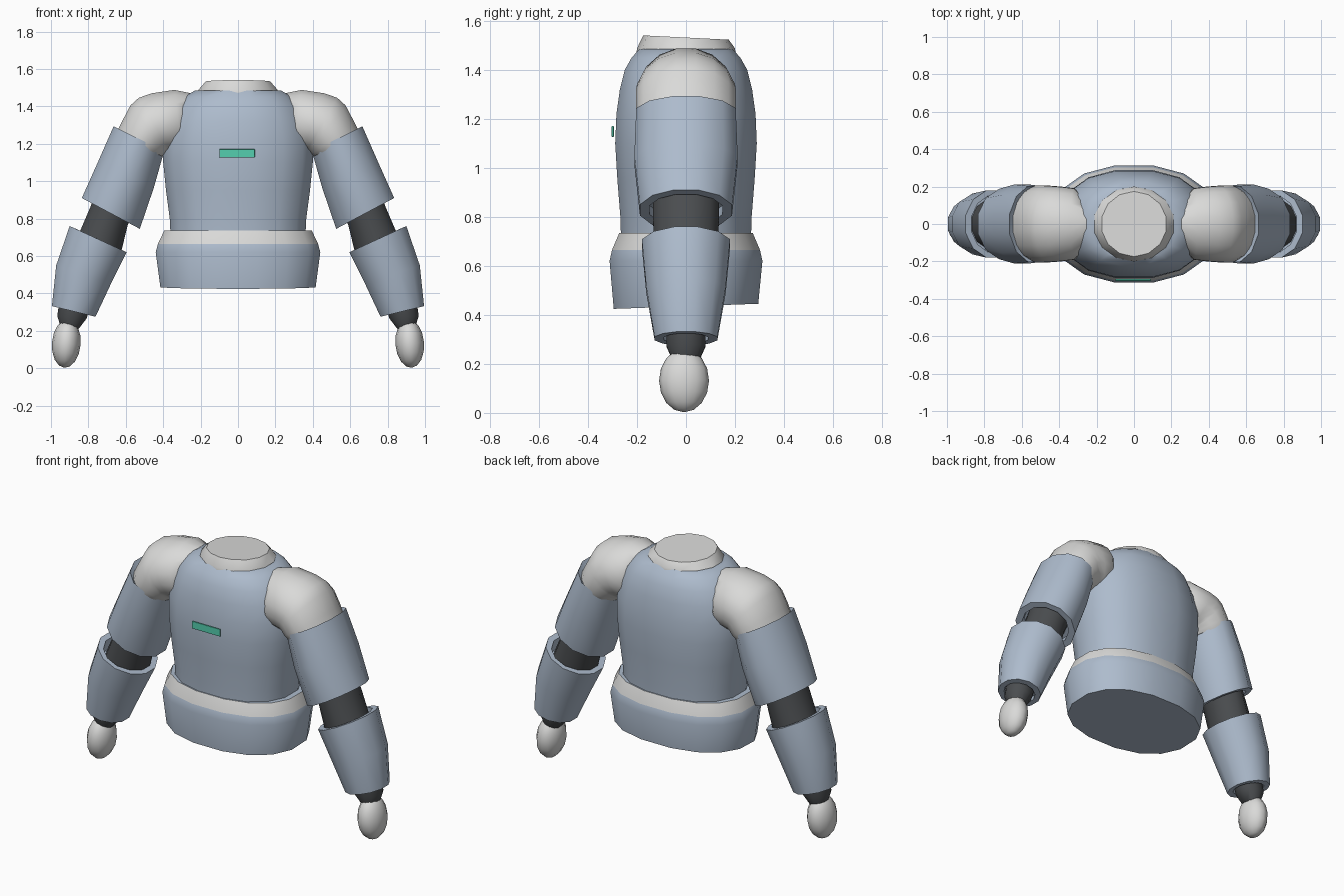
import bpy, bmesh, math
from mathutils import Vector

cube = bpy.data.objects.get("Cube")
if cube:
    bpy.data.objects.remove(cube, do_unlink=True)


def material(name, rgb, rough=0.6):
    m = bpy.data.materials.new(name)
    m.use_nodes = True
    m.diffuse_color = (*rgb, 1)
    bsdf = m.node_tree.nodes["Principled BSDF"]
    bsdf.inputs["Base Color"].default_value = (*rgb, 1)
    bsdf.inputs["Roughness"].default_value = rough
    return m


BLUE = material("steel blue", (0.42, 0.50, 0.61))
WHITE = material("off white", (0.70, 0.70, 0.69))
DARK = material("charcoal", (0.07, 0.075, 0.08))
GREEN = material("mint green", (0.09, 0.62, 0.43))


def smooth(obj, angle=40):
    bpy.ops.object.select_all(action="DESELECT")
    obj.select_set(True)
    bpy.context.view_layer.objects.active = obj
    bpy.ops.object.shade_smooth_by_angle(angle=math.radians(angle))


def loft(name, rings, mats, sides=12, power=1.0, side=1, angle=40, rule=None):
    """Skin rings given as (outer x, outer z, inner x, inner z, depth radius, z slope along y)."""
    bm = bmesh.new()
    loops = []
    for ox, oz, ix, iz, depth, *slope in rings:
        outer, inner = Vector((ox, 0, oz)), Vector((ix, 0, iz))
        centre, half = (outer + inner) / 2, (outer - inner) / 2
        grow = 1 / math.cos(math.pi / sides) ** power
        loop = []
        for i in range(sides):
            a = math.tau * (i + 0.5) / sides
            c = math.copysign(abs(math.cos(a)) ** power, math.cos(a)) * grow
            s = math.copysign(abs(math.sin(a)) ** power, math.sin(a)) * grow
            p = centre + half * c + Vector((0, depth * s, 0))
            p.z += p.y * (slope[0] if slope else 0)
            p.x *= side
            loop.append(bm.verts.new(p))
        loops.append(loop)
    for k in range(len(loops) - 1):
        for i in range(sides):
            j = (i + 1) % sides
            f = bm.faces.new((loops[k][i], loops[k][j], loops[k + 1][j], loops[k + 1][i]))
            f.material_index = rule(k) if rule else 0
    bm.faces.new(loops[0])
    bm.faces.new(loops[-1])
    bmesh.ops.recalc_face_normals(bm, faces=bm.faces)
    mesh = bpy.data.meshes.new(name)
    bm.to_mesh(mesh)
    bm.free()
    for m in mats:
        mesh.materials.append(m)
    obj = bpy.data.objects.new(name, mesh)
    bpy.context.collection.objects.link(obj)
    smooth(obj, angle)
    return obj


def level(z, rx, ry, slope=0):
    return (rx, z, -rx, z, ry, slope)


def ball(name, mat, loc, scale, tilt, segments=12, rows=8):
    bpy.ops.mesh.primitive_uv_sphere_add(segments=segments, ring_count=rows, location=loc,
                                         rotation=(0, tilt, 0))
    obj = bpy.context.object
    obj.name = name
    obj.scale = scale
    obj.data.materials.append(mat)
    smooth(obj, 60)


# Torso shell, waist band and collar
loft("torso", [level(0.70, 0.36, 0.265), level(0.80, 0.365, 0.268), level(0.95, 0.385, 0.28),
               level(1.10, 0.40, 0.289), level(1.22, 0.40, 0.284), level(1.32, 0.375, 0.27),
               level(1.40, 0.335, 0.25), level(1.45, 0.29, 0.222), level(1.485, 0.23, 0.19)],
     [BLUE], sides=16, power=0.88)
loft("waist_band", [level(0.435, 0.415, 0.295, 0.035), level(0.62, 0.44, 0.312),
                    level(0.665, 0.428, 0.302), level(0.735, 0.395, 0.272)],
     [BLUE, WHITE], sides=16, power=0.88, angle=30, rule=lambda k: int(k == 2))
loft("collar", [level(1.47, 0.215, 0.197), level(1.488, 0.212, 0.195),
                level(1.532, 0.172, 0.17, -0.05)], [WHITE], sides=14, angle=30)

# Chest light: a thin bevelled bar
bpy.ops.mesh.primitive_cube_add(size=1, location=(-0.005, -0.299, 1.149))
light = bpy.context.object
light.name = "chest_light"
light.dimensions = (0.19, 0.0095, 0.044)
bpy.ops.object.transform_apply(location=False, rotation=False, scale=True)
light.data.materials.append(GREEN)
bevel = light.modifiers.new("soft_edges", "BEVEL")
bevel.width = 0.003
bevel.segments = 2

# Arms, mirrored left and right
for side, label in ((1, "left"), (-1, "right")):
    loft(label + "_shoulder",
         [(0.655, 1.25, 0.40, 1.13, 0.195), (0.625, 1.31, 0.385, 1.14, 0.205),
          (0.575, 1.405, 0.37, 1.15, 0.205), (0.53, 1.446, 0.36, 1.15, 0.203),
          (0.46, 1.47, 0.34, 1.15, 0.20), (0.34, 1.488, 0.30, 1.15, 0.19),
          (0.25, 1.47, 0.24, 1.20, 0.12)],
         [WHITE], sides=16, side=side, angle=60)
    loft(label + "_upper_arm",
         [(0.63, 1.24, 0.44, 1.15, 0.17), (0.665, 1.293, 0.395, 1.16, 0.203),
          (0.75, 1.10, 0.45, 0.965, 0.211), (0.835, 0.91, 0.525, 0.745, 0.188),
          (0.80, 0.892, 0.56, 0.764, 0.15), (0.78, 0.93, 0.54, 0.80, 0.15)],
         [BLUE], side=side)
    loft(label + "_elbow",
         [(0.76, 0.95, 0.54, 0.86, 0.135), (0.79, 0.86, 0.59, 0.765, 0.135),
          (0.85, 0.72, 0.625, 0.62, 0.13), (0.87, 0.67, 0.65, 0.58, 0.13)],
         [DARK], side=side)
    loft(label + "_forearm",
         [(0.875, 0.68, 0.65, 0.575, 0.145), (0.868, 0.746, 0.627, 0.634, 0.15),
          (0.90, 0.76, 0.595, 0.62, 0.18), (0.972, 0.55, 0.68, 0.45, 0.162),
          (0.995, 0.332, 0.762, 0.275, 0.128), (0.965, 0.325, 0.79, 0.282, 0.09),
          (0.96, 0.35, 0.785, 0.31, 0.09)],
         [BLUE], side=side)
    loft(label + "_wrist",
         [(0.955, 0.36, 0.79, 0.32, 0.08), (0.966, 0.28, 0.81, 0.265, 0.08),
          (0.945, 0.21, 0.86, 0.20, 0.05)],
         [DARK], side=side, angle=60)
    ball(label + "_hand", WHITE, (side * 0.918, -0.008, 0.132), (0.077, 0.102, 0.13), side * -0.08)
